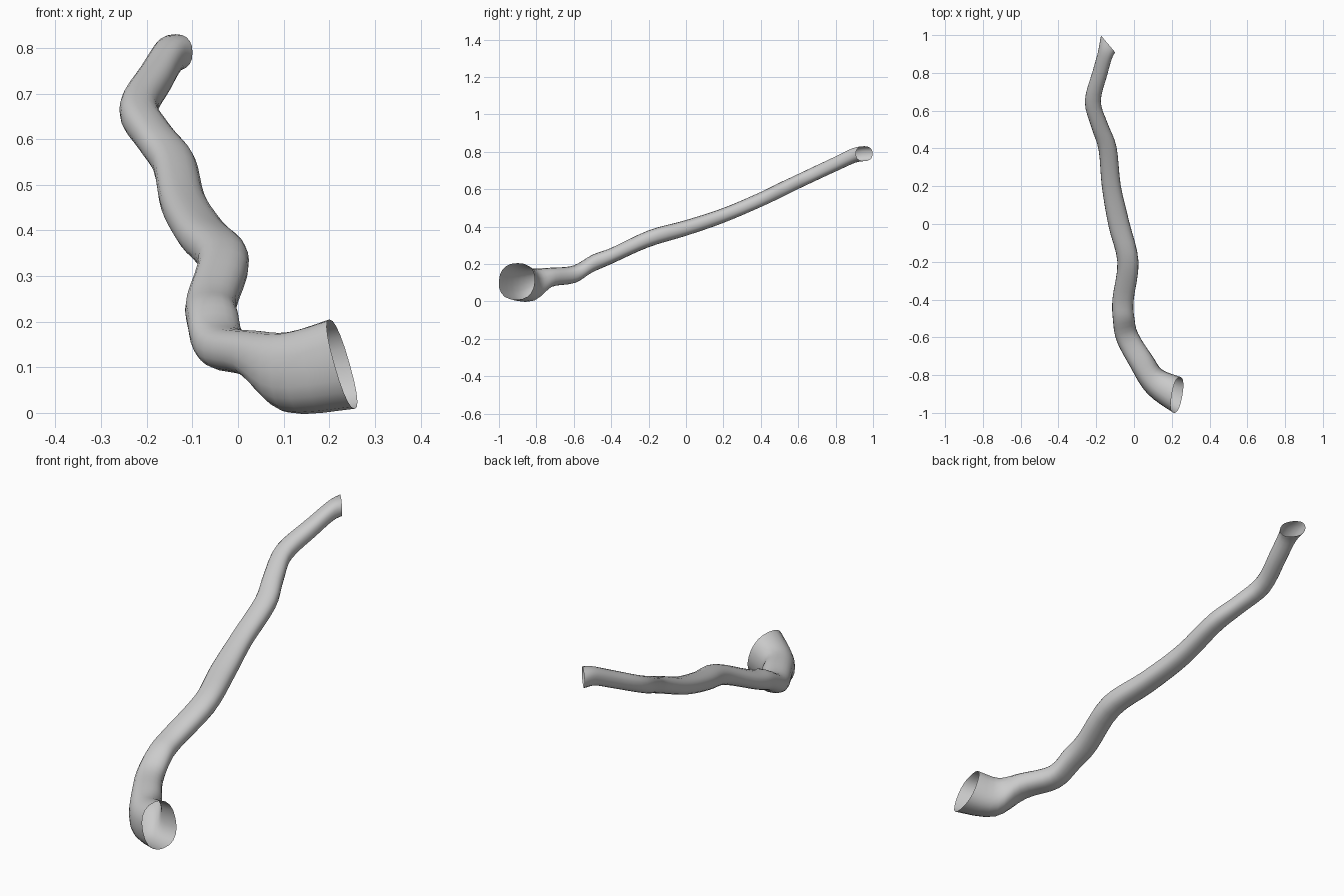
import bpy, bmesh, math
from mathutils import Vector

if "Cube" in bpy.data.objects:
    bpy.data.objects.remove(bpy.data.objects["Cube"])

SIDES, STEPS = 20, 4

# cross-sections along the tube: x, y, z, half width, half height, yaw (deg), lean
RINGS = [
    (0.228, -0.905, 0.107, 0.097, 0.098, 80, 0.028),
    (0.110, -0.835, 0.089, 0.075, 0.088, 60, 0.0),
    (0.040, -0.730, 0.128, 0.065, 0.052, 32, 0.0),
    (-0.035, -0.600, 0.145, 0.060, 0.047, 22, 0.0),
    (-0.055, -0.500, 0.203, 0.057, 0.047, 5, 0.0),
    (-0.058, -0.400, 0.243, 0.056, 0.043, -5, 0.0),
    (-0.032, -0.200, 0.335, 0.056, 0.045, 0, 0.0),
    (-0.080, 0.000, 0.393, 0.056, 0.042, 14, 0.0),
    (-0.120, 0.200, 0.460, 0.050, 0.040, 5, 0.0),
    (-0.140, 0.400, 0.545, 0.048, 0.040, 12, 0.0),
    (-0.182, 0.520, 0.603, 0.044, 0.040, 20, 0.0),
    (-0.218, 0.650, 0.665, 0.042, 0.040, 0, 0.0),
    (-0.180, 0.800, 0.735, 0.040, 0.040, -18, 0.0),
    (-0.152, 0.900, 0.781, 0.042, 0.040, -30, 0.0),
    (-0.137, 0.953, 0.790, 0.058, 0.040, -50, 0.0),
]


def blend(a, b, c, d, t):
    """Catmull-Rom curve between b and c."""
    return 0.5 * (2 * b + (c - a) * t + (2 * a - 5 * b + 4 * c - d) * t * t
                  + (3 * b - a - 3 * c + d) * t ** 3)


def soft(v):
    """Slightly squared-off circle."""
    return math.copysign(abs(v) ** 0.85, v)


def add_ring(bm, ring):
    x, y, z, w, h, yaw, lean = ring
    a = math.radians(yaw)
    u = Vector((math.cos(a), math.sin(a), 0)) * w
    v = Vector((-math.sin(a) * lean, math.cos(a) * lean, h))
    angles = [2 * math.pi * i / SIDES for i in range(SIDES)]
    return [bm.verts.new(Vector((x, y, z)) + u * soft(math.cos(t)) + v * soft(math.sin(t)))
            for t in angles]


# open winding tube with flared mouths
bm = bmesh.new()
n = len(RINGS)
sections = []
for i in range(n - 1):
    quad = [RINGS[max(i - 1, 0)], RINGS[i], RINGS[i + 1], RINGS[min(i + 2, n - 1)]]
    for s in range(STEPS):
        sections.append([blend(*vals, s / STEPS) for vals in zip(*quad)])
sections.append(RINGS[-1])
loops = [add_ring(bm, s) for s in sections]
for a, b in zip(loops, loops[1:]):
    for i in range(SIDES):
        j = (i + 1) % SIDES
        bm.faces.new((a[i], b[i], b[j], a[j])).smooth = True

# normals point away from the tube's centre line
bm.normal_update()
first = bm.faces[:][0]
centre = Vector(RINGS[0][:3])
if first.normal.dot(first.calc_center_median() - centre) < 0:
    bmesh.ops.reverse_faces(bm, faces=bm.faces[:])

mesh = bpy.data.meshes.new("winding_tube")
bm.to_mesh(mesh)
bm.free()
tube = bpy.data.objects.new("winding_tube", mesh)
bpy.context.collection.objects.link(tube)

grey = bpy.data.materials.new("light grey")
grey.diffuse_color = (0.6, 0.6, 0.6, 1)
grey.use_nodes = True
grey.node_tree.nodes["Principled BSDF"].inputs["Base Color"].default_value = grey.diffuse_color
mesh.materials.append(grey)
